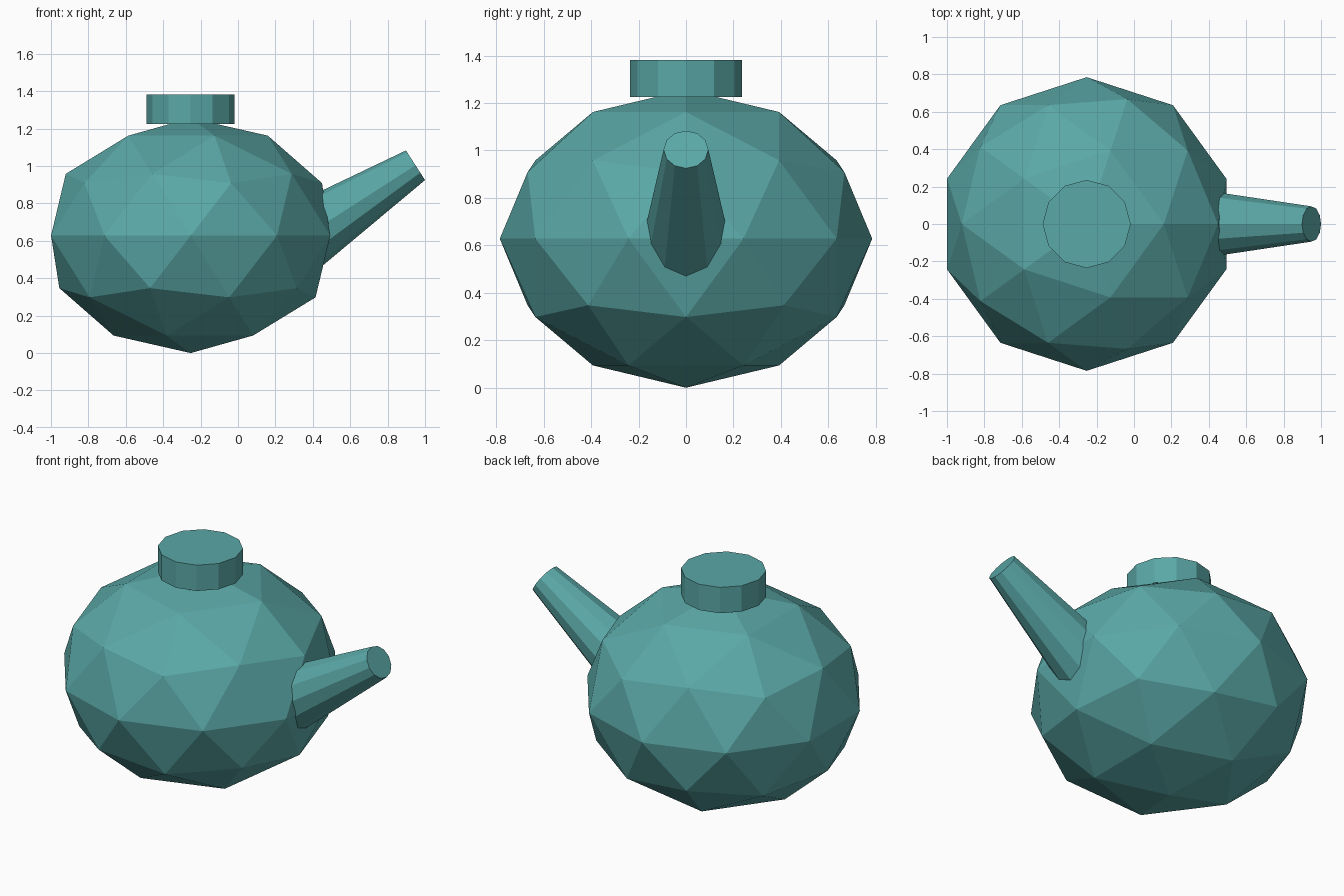
import bpy
from mathutils import Vector, Matrix

if "Cube" in bpy.data.objects:
    bpy.data.objects.remove(bpy.data.objects["Cube"])

teal = bpy.data.materials.new("teal")
teal.diffuse_color = (0.102, 0.392, 0.385, 1.0)
teal.use_nodes = True
teal.node_tree.nodes["Principled BSDF"].inputs["Base Color"].default_value = teal.diffuse_color

R = 0.785            # body radius
CX, CZ = -0.253, 0.628


def finish(name):
    ob = bpy.context.object
    ob.name = name
    ob.data.name = name
    ob.data.materials.append(teal)
    bpy.ops.object.transform_apply(location=False, rotation=True, scale=True)
    return ob


# Body: squashed low-poly icosphere
bpy.ops.mesh.primitive_ico_sphere_add(subdivisions=2, radius=R, location=(CX, 0, CZ))
bpy.context.object.scale.z = 0.8
finish("body")

# Lid: short twelve-sided disc
bpy.ops.mesh.primitive_cylinder_add(vertices=12, radius=0.3 * R, depth=0.2 * R,
                                    location=(CX, 0, 1.303))
finish("lid")

# Spout: tapered cone tilted outwards, its base buried in the body
tilt, length = 1.0, R
axis = Matrix.Rotation(tilt, 3, 'Y') @ Vector((0, 0, 1))
tip = Vector((0.949, 0, 1.004))
bpy.ops.mesh.primitive_cone_add(vertices=12, radius1=0.193, radius2=0.12 * R, depth=length,
                                location=tip - axis * length / 2, rotation=(0, tilt, 0))
finish("spout")
